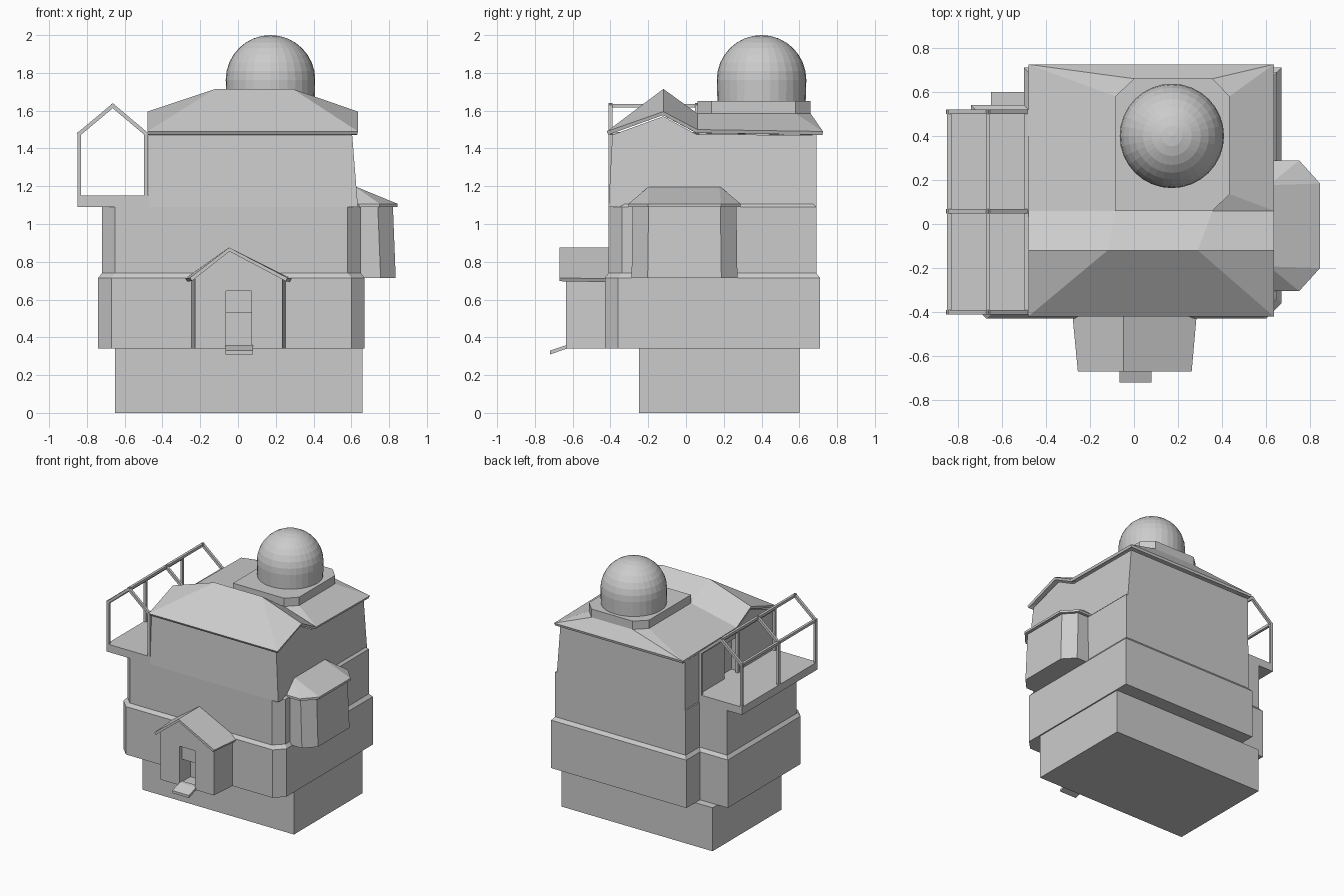
import bpy, bmesh, math
from mathutils import Vector

if "Cube" in bpy.data.objects:
    bpy.data.objects.remove(bpy.data.objects["Cube"])


def make(name, verts, faces, thick=0):
    me = bpy.data.meshes.new(name)
    me.from_pydata(verts, [], faces)
    bm = bmesh.new()
    bm.from_mesh(me)
    if not thick:
        bmesh.ops.recalc_face_normals(bm, faces=bm.faces)
    bm.to_mesh(me)
    bm.free()
    ob = bpy.data.objects.new(name, me)
    bpy.context.collection.objects.link(ob)
    if thick:
        mod = ob.modifiers.new("thickness", "SOLIDIFY")
        mod.thickness = thick
        mod.offset = -1
    return ob


def loft(name, rings):
    """Closed solid through rings of equal point count."""
    n = len(rings[0])
    verts = [p for r in rings for p in r]
    faces = [(k * n + i, k * n + (i + 1) % n, (k + 1) * n + (i + 1) % n, (k + 1) * n + i)
             for k in range(len(rings) - 1) for i in range(n)]
    faces += [tuple(range(n))[::-1], tuple(range(len(verts) - n, len(verts)))]
    return make(name, verts, faces)


def box(name, x0, x1, y0, y1, z0, z1):
    base = [(x0, y0), (x1, y0), (x1, y1), (x0, y1)]
    return loft(name, [[(x, y, z) for x, y in base] for z in (z0, z1)])


def bar(name, a, b, t=0.02):
    a, b = Vector(a), Vector(b)
    d = (b - a).normalized()
    side = Vector((0, 1, 0)) if abs(d.y) < 0.5 else Vector((1, 0, 0))
    up = d.cross(side) * t / 2
    side = side * t / 2
    return loft(name, [[p + side + up, p - side + up, p - side - up, p + side - up]
                       for p in (a - d * t / 2, b + d * t / 2)])


def cut(ob, cutter):
    cutter.hide_render = True
    mod = ob.modifiers.new("opening", "BOOLEAN")
    mod.operation = "DIFFERENCE"
    mod.solver = "EXACT"
    mod.object = cutter
    bpy.context.view_layer.objects.active = ob
    bpy.ops.object.modifier_apply(modifier=mod.name)
    bpy.data.objects.remove(cutter)


# Foundation block
box("foundation", -0.65, 0.66, -0.25, 0.60, 0, 0.34)


# Middle storeys: chamfered front corners, notched rear left corner, sloped ledges
def plan(d, z):
    l, r, f, b = -0.74 + d, 0.67 - d, -0.43 + d, 0.71 - d
    return [(x, y, z) for x, y in [
        (l + 0.07, f), (r - 0.07, f), (r, f + 0.07), (r, b),
        (-0.50 + d, b), (-0.50 + d, 0.54 - d), (l, 0.54 - d), (l, f + 0.07)]]


loft("middle_storeys", [plan(0, 0.34), plan(0, 0.715), plan(0.02, 0.74),
                        plan(0.02, 1.09), plan(0.04, 1.11)])

# Upper storey with gable ends, right wall leaning inward
side = [(-0.41, 1.09), (-0.39, 1.472), (-0.12, 1.57), (0.055, 1.475), (0.69, 1.47), (0.69, 1.09)]
upper = loft("upper_storey", [
    [(-0.475, y, z) for y, z in side],
    [(0.635 - (z - 1.09) * 0.08, y, z) for y, z in side]])
cut(upper, box("balcony_door_cutter", -0.6, -0.42, 0.04, 0.20, 1.15, 1.42))

# Main roof: front ridge with clipped ends, rear hip rising to the dome platform
plat = [(-0.085, 0.06), (0.357, 0.06), (0.434, 0.136), (0.434, 0.58),
        (0.357, 0.66), (0.0, 0.66), (-0.085, 0.58)]
verts = [(-0.48, -0.42, 1.49), (0.635, -0.42, 1.49),                       # front eave 0-1
         (-0.48, -0.12, 1.595), (-0.12, -0.12, 1.715),
         (0.29, -0.12, 1.715), (0.635, -0.12, 1.595),                      # ridge 2-5
         (-0.48, 0.06, 1.50), (0.635, 0.06, 1.50),                         # valley ends 6-7
         (-0.48, 0.725, 1.49), (0.635, 0.725, 1.49)]                       # rear eave 8-9
verts += [(x, y, 1.585) for x, y in plat]                                  # platform 10-16
make("main_roof", verts, [
    (0, 1, 4, 3), (0, 3, 2), (1, 5, 4),
    (2, 3, 10, 6), (3, 4, 11, 10), (4, 5, 7, 11),
    (6, 10, 16, 8), (16, 15, 8), (15, 14, 9, 8), (14, 13, 9), (13, 12, 7, 9), (12, 11, 7),
    tuple(range(10, 17))], 0.02)
loft("dome_platform", [[(x, y, z) for x, y in plat] for z in (1.57, 1.65)])

# Faceted observatory dome
R, SEG = 0.237, 32
prof = [(R * 0.985, 1.64)] + [(R * math.cos(a), 1.763 + R * math.sin(a))
                              for a in [math.pi / 2 * i / 8 for i in range(8)]]
rings = [[(0.172 + r * math.cos(2 * math.pi * i / SEG), 0.40 + r * math.sin(2 * math.pi * i / SEG), z)
          for i in range(SEG)] for r, z in prof]
rings.append([(0.172 + 0.001 * math.cos(2 * math.pi * i / SEG),
               0.40 + 0.001 * math.sin(2 * math.pi * i / SEG), 2.0) for i in range(SEG)])
loft("dome", rings)


# Bay window on the right side
def bay(x_out, cx, w, c, z):
    m = -0.008
    return [(0.60, m - w, z), (cx, m - w, z), (x_out, m - c, z),
            (x_out, m + c, z), (cx, m + w, z), (0.60, m + w, z)]


loft("bay_window", [bay(0.835, 0.755, 0.28, 0.195, 0.715), bay(0.82, 0.74, 0.275, 0.19, 1.095)])
loft("bay_roof", [bay(0.845, 0.75, 0.297, 0.192, 1.09), bay(0.845, 0.75, 0.297, 0.192, 1.107),
                  bay(0.625, 0.62, 0.19, 0.185, 1.197)])


# Entrance porch, narrowing to the front
def porch_ring(y, l, r, eave):
    return [(l, y, 0.34), (r, y, 0.34), (r, y, eave), (0.0 - 0.045, y, 0.86), (l, y, eave)]


porch = loft("porch", [porch_ring(-0.635, -0.228, 0.235, 0.72), porch_ring(-0.40, -0.25, 0.255, 0.70)])
cut(porch, box("porch_door_cutter", -0.063, 0.072, -0.70, -0.50, 0.355, 0.645))
box("porch_door_panel", -0.063, 0.072, -0.60, -0.58, 0.53, 0.645)
make("porch_roof", [(-0.255, -0.67, 0.715), (-0.047, -0.67, 0.875), (0.262, -0.67, 0.715),
                    (-0.28, -0.41, 0.71), (-0.047, -0.41, 0.875), (0.285, -0.41, 0.71)],
     [(0, 1, 4, 3), (1, 2, 5, 4)], 0.02)
step = [(-0.72, 0.31), (-0.72, 0.33), (-0.63, 0.36), (-0.60, 0.36), (-0.60, 0.34), (-0.63, 0.34)]
loft("porch_step", [[(x, y, z) for y, z in step] for x in (-0.065, 0.08)])

# Balcony slab with an open gabled frame
box("balcony_slab", -0.85, -0.475, -0.41, 0.52, 1.09, 1.15)
frame = [(-0.84, 1.15), (-0.84, 1.478), (-0.663, 1.626), (-0.487, 1.478), (-0.487, 1.15)]
for k, y in enumerate((-0.40, 0.058, 0.51)):
    for i in range(4):
        (xa, za), (xb, zb) = frame[i:i + 2]
        bar(f"balcony_frame_{k}_{i}", (xa, y, za), (xb, y, zb))
for i, (x, z) in enumerate(frame[1:4]):
    bar(f"balcony_beam_{i}", (x, -0.40, z), (x, 0.51, z))
